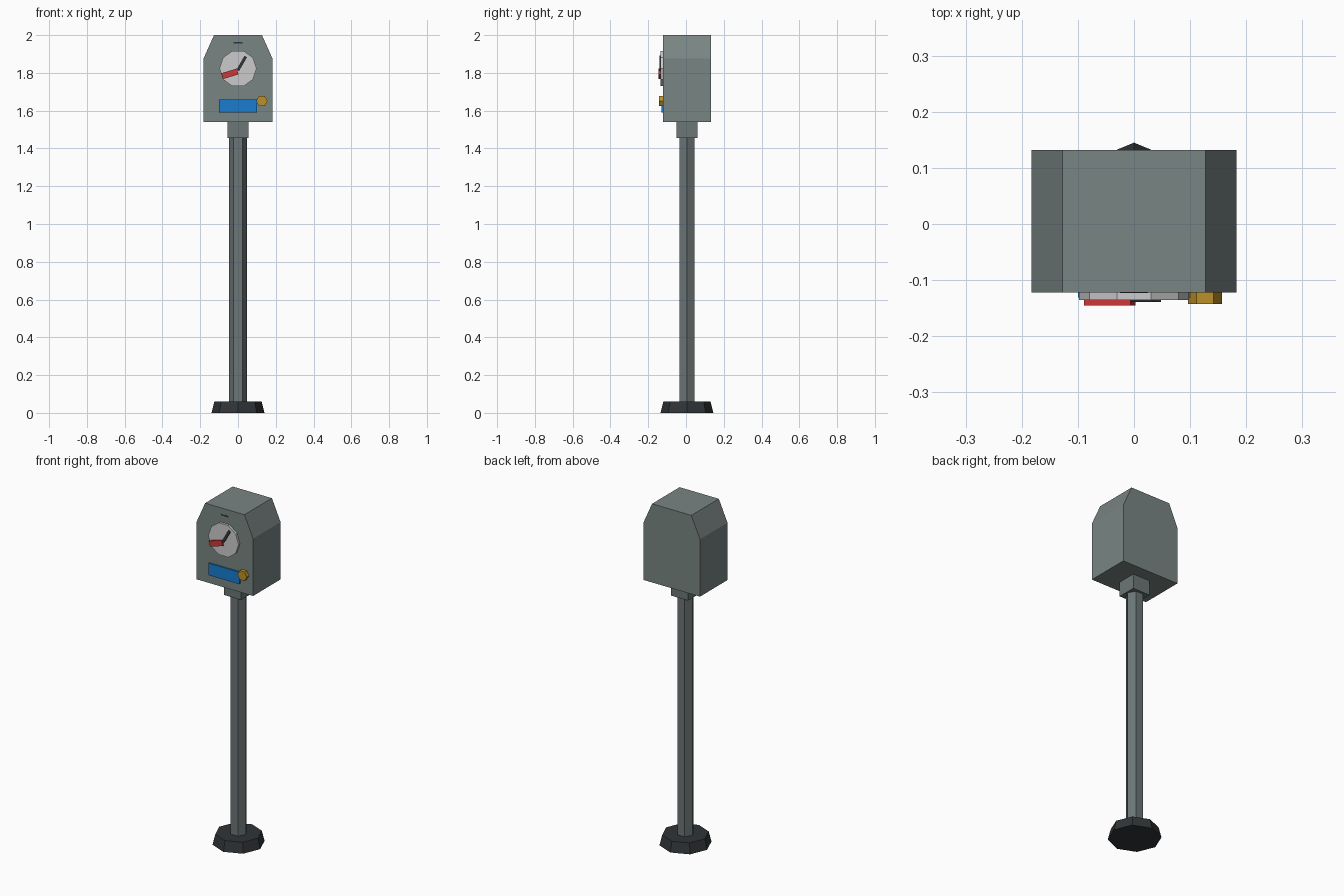
import bpy, bmesh
from math import pi, radians
from mathutils import Matrix, Vector

if "Cube" in bpy.data.objects:
    bpy.data.objects.remove(bpy.data.objects["Cube"])

CY = 0.005       # depth centre of post and head
FACE = -0.122    # front plane of the head


def material(name, rgb):
    m = bpy.data.materials.new(name)
    m.diffuse_color = (*rgb, 1)
    m.use_nodes = True
    m.node_tree.nodes["Principled BSDF"].inputs["Base Color"].default_value = m.diffuse_color
    return m


HOUSING = material("housing_grey", (0.19, 0.235, 0.228))
POST = material("post_grey", (0.15, 0.18, 0.18))
DARK = material("dark", (0.03, 0.035, 0.038))
WHITE = material("white", (0.75, 0.75, 0.77))
RED = material("red", (0.6, 0.04, 0.04))
BLUE = material("blue", (0.01, 0.2, 0.62))
GOLD = material("gold", (0.5, 0.28, 0.02))


def finish(name, bm, mat):
    bmesh.ops.recalc_face_normals(bm, faces=bm.faces)
    mesh = bpy.data.meshes.new(name)
    bm.to_mesh(mesh)
    bm.free()
    mesh.materials.append(mat)
    obj = bpy.data.objects.new(name, mesh)
    bpy.context.collection.objects.link(obj)
    return obj


def box(name, centre, size, mat, tilt=0):
    """Box, optionally turned in the plane of the front face."""
    bm = bmesh.new()
    turn = Matrix.Translation(centre) @ Matrix.Rotation(-radians(tilt), 4, 'Y')
    bmesh.ops.create_cube(bm, size=1, matrix=turn @ Matrix.Diagonal((*size, 1)))
    return finish(name, bm, mat)


def prism(name, sides, r1, r2, start, end, mat, spin=0):
    """Cone or prism between two points."""
    a, b = Vector(start), Vector(end)
    rot = (b - a).to_track_quat('Z', 'Y').to_matrix().to_4x4()
    m = Matrix.Translation((a + b) / 2) @ rot @ Matrix.Rotation(spin, 4, 'Z')
    bm = bmesh.new()
    bmesh.ops.create_cone(bm, cap_ends=True, segments=sides, radius1=r1,
                          radius2=r2, depth=(b - a).length, matrix=m)
    return finish(name, bm, mat)


def front_box(name, x, z, w, h, y_back, y_front, mat, tilt=0):
    return box(name, (x, (y_back + y_front) / 2, z),
               (w, y_back - y_front, h), mat, tilt)


# Base, post and collar
prism("base", 8, 0.14, 0.125, (0, CY, 0), (0, CY, 0.06), DARK)
prism("post", 6, 0.047, 0.047, (0, CY, 0.03), (0, CY, 1.48), POST, pi / 2)
box("collar", (0, CY, 1.5), (0.11, 0.11, 0.09), POST)

# Head: profile with chamfered top corners, extruded backwards
half = [(0.183, 1.54), (0.183, 1.875), (0.127, 2.0)]
profile = half + [(-x, z) for x, z in reversed(half)]
bm = bmesh.new()
face = bm.faces.new([bm.verts.new((x, FACE, z)) for x, z in profile])
ext = bmesh.ops.extrude_face_region(bm, geom=[face], use_keep_orig=True)
bmesh.ops.translate(bm, vec=(0, 0.254, 0),
                    verts=[v for v in ext["geom"] if isinstance(v, bmesh.types.BMVert)])
finish("head", bm, HOUSING)

# Dial with needle and red flag
prism("dial", 10, 0.098, 0.098, (0, FACE + 0.004, 1.823), (0, -0.135, 1.823), WHITE, pi / 2)
front_box("needle", 0.02, 1.85, 0.085, 0.016, -0.133, -0.139, DARK, 60)
front_box("red_flag", -0.043, 1.795, 0.086, 0.032, -0.133, -0.145, RED, 17)

# Blue plate, coin slot and gold knob
front_box("blue_plate", 0, 1.625, 0.2, 0.07, FACE + 0.004, -0.131, BLUE)
front_box("coin_slot", 0, 1.96, 0.05, 0.008, FACE + 0.004, FACE - 0.001, DARK)
prism("knob", 6, 0.0305, 0.0305, (0.1265, FACE + 0.004, 1.651), (0.1265, -0.143, 1.651), GOLD, pi / 2)
